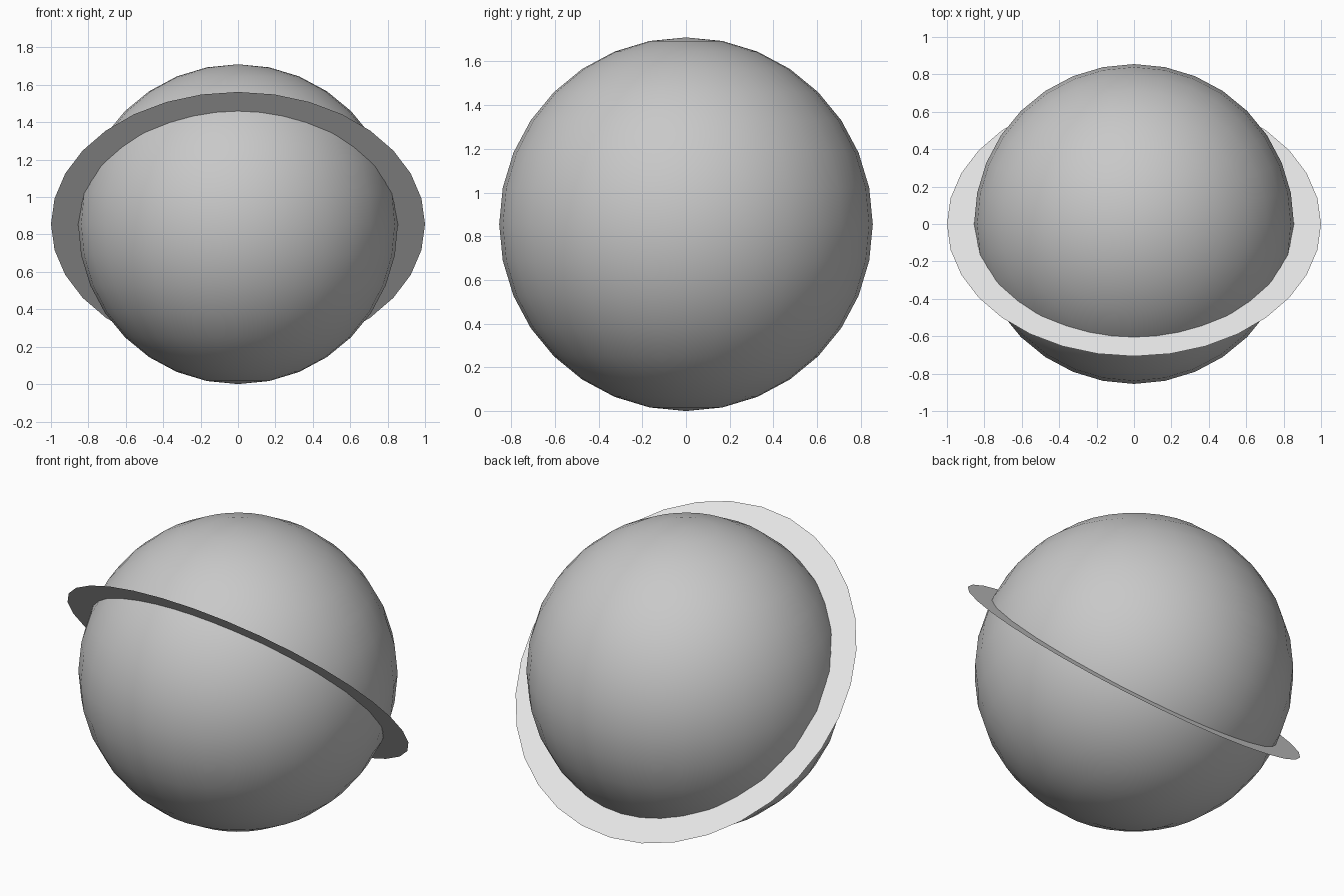
import bpy
import bmesh
import math

cube = bpy.data.objects.get("Cube")
if cube:
    bpy.data.objects.remove(cube, do_unlink=True)

RADIUS = 0.855      # globe radius, also its height above the ground
RING_OUTER = 1.0
RING_INNER = 0.85   # tucked just inside the globe surface
SIDES = 32


def make_material(name, value):
    mat = bpy.data.materials.new(name)
    mat.use_nodes = True
    colour = (value, value, value, 1.0)
    mat.diffuse_color = colour
    for node in mat.node_tree.nodes:
        if node.type == 'BSDF_PRINCIPLED':
            node.inputs["Base Color"].default_value = colour
    return mat


def make_object(name, bm, mat):
    mesh = bpy.data.meshes.new(name)
    bm.to_mesh(mesh)
    bm.free()
    mesh.materials.append(mat)
    obj = bpy.data.objects.new(name, mesh)
    obj.location.z = RADIUS
    bpy.context.collection.objects.link(obj)
    return obj


# Globe: smooth sphere
bm = bmesh.new()
bmesh.ops.create_uvsphere(bm, u_segments=SIDES, v_segments=SIDES // 2, radius=RADIUS)
for face in bm.faces:
    face.smooth = True
make_object("globe", bm, make_material("mid grey", 0.58))

# Ring: paper-thin flat band, raised at the front
bm = bmesh.new()
loops = []
for r in (RING_INNER, RING_OUTER):
    angles = [2 * math.pi * i / SIDES for i in range(SIDES)]
    loops.append([bm.verts.new((r * math.cos(a), r * math.sin(a), 0)) for a in angles])
inner, outer = loops
for i in range(SIDES):
    j = (i + 1) % SIDES
    bm.faces.new((inner[i], outer[i], outer[j], inner[j]))
ring = make_object("ring", bm, make_material("light grey", 0.8))
ring.rotation_euler.x = math.radians(-45)
